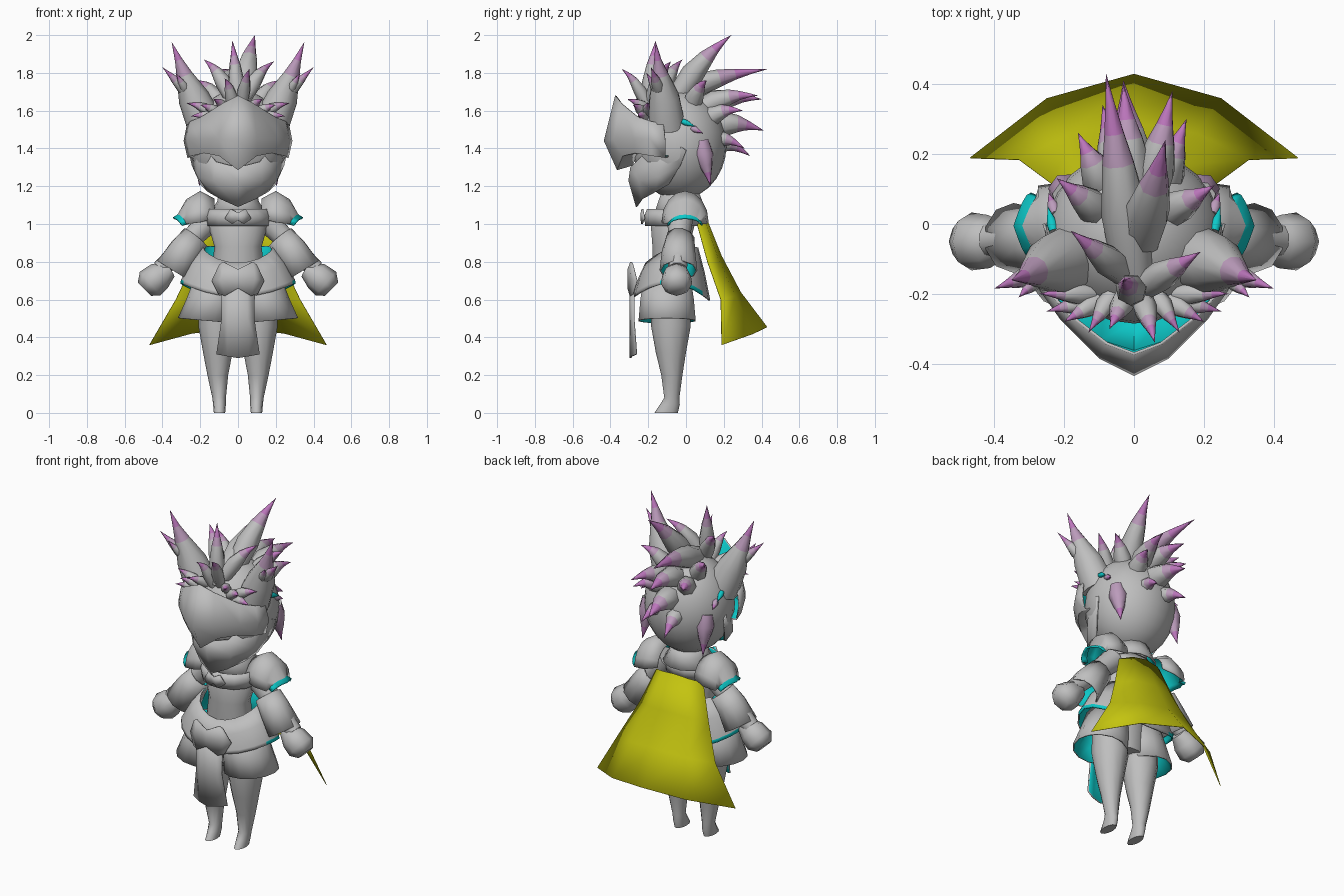
import bpy, bmesh, math
from mathutils import Vector


def material(name, rgb):
    m = bpy.data.materials.new(name)
    m.diffuse_color = (*rgb, 1)
    return m


GREY = material("plate_grey", (0.52, 0.52, 0.52))
CYAN = material("lining_cyan", (0.004, 0.58, 0.58))
YELLOW = material("cape_yellow", (0.55, 0.55, 0.005))
PINK = material("tip_pink", (0.5, 0.18, 0.5))
PALE = material("tip_pale_pink", (0.5, 0.33, 0.5))
LINED = (GREY, CYAN)
HAIR = (GREY, PALE, PINK, CYAN)


def loft(bm, rings, closed=True, caps=False, mats=None):
    """Bridge successive rows of points; mats gives one index per band."""
    rows = [[bm.verts.new(p) for p in r] for r in rings]
    n = len(rows[0])
    for i, (a, b) in enumerate(zip(rows, rows[1:])):
        for j in range(n if closed else n - 1):
            k = (j + 1) % n
            f = bm.faces.new((a[j], a[k], b[k], b[j]))
            f.material_index = mats[i] if mats else 0
    if caps:
        bm.faces.new(rows[0][::-1])
        f = bm.faces.new(rows[-1])
        f.material_index = mats[-1] if mats else 0


def finish(name, bm, mats=(GREY,), lining=0, mirror=False, centre=None):
    """Turn normals outwards, then add lining thickness and mirroring."""
    bmesh.ops.recalc_face_normals(bm, faces=bm.faces[:])
    if lining:
        mid = Vector(centre) if centre else sum((v.co for v in bm.verts), Vector()) / len(bm.verts)
        side = sum(f.normal.dot(f.calc_center_median() - mid) * f.calc_area() for f in bm.faces)
        if side < 0:
            bmesh.ops.reverse_faces(bm, faces=bm.faces[:])
    me = bpy.data.meshes.new(name)
    bm.to_mesh(me)
    bm.free()
    ob = bpy.data.objects.new(name, me)
    bpy.context.collection.objects.link(ob)
    for m in mats:
        me.materials.append(m)
    if lining:
        s = ob.modifiers.new("lining", 'SOLIDIFY')
        s.thickness, s.offset, s.material_offset = lining, -1, len(mats) - 1
    if mirror:
        ob.modifiers.new("mirror", 'MIRROR').use_mirror_merge = False
    return ob


def shape(name, rings, mats=(GREY,), closed=True, caps=False, lining=0, mirror=False, rule=None, centre=None):
    bm = bmesh.new()
    loft(bm, rings, closed, caps)
    if rule:
        for f in bm.faces:
            f.material_index = int(rule(f.calc_center_median()))
    return finish(name, bm, mats, lining, mirror, centre)


def oval(cx, cy, z, rx, ry, n=14, wave=0, tilt=0, back=0):
    pts = []
    for i in range(n):
        a = math.tau * i / n
        dz = wave * math.cos(2 * a) + tilt * math.cos(a) + back * math.sin(a)
        pts.append((cx + rx * math.cos(a), cy + ry * math.sin(a), z + dz))
    return pts


def tube(path, radii, n=10):
    """Rings of given radius set square to a path."""
    path = [Vector(p) for p in path]
    rings = []
    for i, (p, r) in enumerate(zip(path, radii)):
        d = path[min(i + 1, len(path) - 1)] - path[max(i - 1, 0)]
        q = d.to_track_quat('Z', 'Y')
        rings.append([p + q @ Vector((r * math.cos(math.tau * j / n), r * math.sin(math.tau * j / n), 0))
                      for j in range(n)])
    return rings


def spike(bm, root, tip, radius, lift=0.03, mats=(0, 0, 1, 2, 2), n=7):
    root, tip = Vector(root), Vector(tip)
    path = [root.lerp(tip, t) + Vector((0, 0, lift * math.sin(math.pi * t)))
            for t in (0, 0.3, 0.55, 0.7, 0.85, 1)]
    loft(bm, tube(path, [radius * k for k in (0.85, 1, 0.68, 0.42, 0.2, 0.01)], n), caps=True, mats=mats)


def mirrored(half):
    return [(-x, y, z) for x, y, z in half[:0:-1]] + half


def curved_plate(name, rows, y, bend):
    """Lined plate from half rows of x-z points, wrapped round the body."""
    rings = [mirrored([(x, y + bend * x * x, z) for x, z in r]) for r in rows]
    shape(name, rings, LINED, closed=False, lining=0.009, centre=(0, 0, 0.6))


# Head
bm = bmesh.new()
bmesh.ops.create_uvsphere(bm, u_segments=24, v_segments=14, radius=1)
for v in bm.verts:
    v.co = Vector((v.co.x * 0.255, v.co.y * 0.25 - 0.035, v.co.z * 0.29 + 1.42))
finish("head", bm)

# Helmet visor and jaw guard, lined with cyan
visor = [
    [(0, -0.375, 1.68), (0.08, -0.345, 1.64), (0.19, -0.26, 1.57), (0.25, -0.19, 1.545), (0.27, -0.12, 1.53)],
    [(0, -0.435, 1.44), (0.1, -0.385, 1.45), (0.21, -0.275, 1.45), (0.27, -0.19, 1.45), (0.288, -0.11, 1.44)],
    [(0, -0.365, 1.285), (0.1, -0.335, 1.36), (0.18, -0.27, 1.375), (0.25, -0.18, 1.36), (0.268, -0.11, 1.35)],
    [(0, -0.28, 1.31), (0.09, -0.26, 1.37), (0.16, -0.21, 1.38), (0.215, -0.14, 1.365), (0.235, -0.09, 1.355)]]
shape("visor", [mirrored(r) for r in visor], LINED, closed=False, lining=0.008)
jaw = [
    [(0, -0.295, 1.3), (0.12, -0.265, 1.33), (0.225, -0.12, 1.47), (0.262, 0.0, 1.39)],
    [(0, -0.305, 1.23), (0.13, -0.25, 1.23), (0.215, -0.15, 1.25), (0.245, -0.03, 1.31)],
    [(0, -0.265, 1.09), (0.09, -0.235, 1.13), (0.16, -0.16, 1.17), (0.2, -0.09, 1.21)]]
shape("jaw_guard", [mirrored(r) for r in jaw], LINED, closed=False, lining=0.008)

# Hair: swept-back crown and loose locks (root, tip, radius)
locks = [
    ((0, -0.14, 1.65), (-0.08, 0.43, 1.82), 0.07), ((0.02, -0.05, 1.67), (0.09, 0.24, 2.0), 0.065),
    ((0, -0.2, 1.62), (-0.03, -0.16, 1.97), 0.045), ((-0.03, -0.14, 1.66), (-0.18, -0.02, 1.87), 0.045),
    ((0.03, -0.18, 1.66), (0.19, -0.08, 1.86), 0.045), ((-0.08, 0.02, 1.6), (-0.22, 0.13, 1.76), 0.05),
    ((0.08, 0.02, 1.6), (0.23, 0.11, 1.76), 0.05), ((0.04, 0.06, 1.6), (0.11, 0.38, 1.68), 0.06),
    ((0.07, 0.08, 1.53), (0.15, 0.30, 1.60), 0.055), ((-0.07, 0.08, 1.56), (-0.16, 0.26, 1.64), 0.055),
    ((0, 0.1, 1.51), (-0.03, 0.41, 1.495), 0.07), ((-0.04, 0.1, 1.43), (-0.09, 0.34, 1.36), 0.055),
    ((0, 0.06, 1.61), (-0.03, 0.4, 1.66), 0.065), ((0.05, 0.1, 1.44), (0.09, 0.31, 1.40), 0.05),
    ((0.02, -0.2, 1.62), (0.06, -0.34, 1.82), 0.035), ((-0.02, -0.2, 1.6), (-0.07, -0.3, 1.77), 0.035)]
bm = bmesh.new()
for root, tip, r in locks:
    spike(bm, root, tip, r)
finish("hair", bm, HAIR)

# Side tufts above the visor, painted low locks and a small cyan strap end
bm = bmesh.new()
for root, tip, r in [
        ((0.12, -0.2, 1.58), (0.27, -0.2, 1.64), 0.032), ((0.12, -0.22, 1.56), (0.25, -0.25, 1.57), 0.03),
        ((0.1, -0.22, 1.58), (0.2, -0.28, 1.63), 0.03), ((0.06, -0.2, 1.6), (0.13, -0.31, 1.66), 0.03)]:
    spike(bm, root, tip, r, 0.01)
spike(bm, (0.19, 0.08, 1.44), (0.205, 0.13, 1.2), 0.052, 0.0, (1, 1, 1, 2, 2))
spike(bm, (0.225, 0.03, 1.51), (0.245, 0.09, 1.48), 0.018, 0.0, (1, 1, 2, 2, 2))
spike(bm, (0.23, -0.02, 1.545), (0.247, 0.05, 1.515), 0.016, 0.0, (3, 3, 3, 3, 3))
finish("side_tufts", bm, HAIR, mirror=True)

# Ears with outer spurs
bm = bmesh.new()
ear = tube([(0.17, -0.1, 1.52), (0.235, -0.115, 1.67), (0.285, -0.135, 1.79), (0.315, -0.15, 1.87), (0.35, -0.16, 1.96)],
           [0.1, 0.083, 0.043, 0.02, 0.001], 10)
loft(bm, ear, caps=True, mats=[0, 0, 1, 2])
spike(bm, (0.25, -0.13, 1.68), (0.4, -0.185, 1.83), 0.035, 0)
spike(bm, (0.27, -0.15, 1.7), (0.33, -0.21, 1.8), 0.025, 0)
finish("ears", bm, HAIR, mirror=True)

# Torso, collar and chest band
shape("torso", [oval(0, y, z, rx, ry) for z, rx, ry, y in [
    (0.5, 0.11, 0.08, -0.07), (0.75, 0.14, 0.1, -0.08), (0.88, 0.125, 0.1, -0.08),
    (1.0, 0.16, 0.12, -0.07), (1.09, 0.12, 0.1, -0.05), (1.18, 0.08, 0.07, -0.03)]], caps=True)
shape("collar", [oval(0, -0.03, z, rx, ry) for z, rx, ry in
                 [(1.17, 0.1, 0.1), (1.12, 0.11, 0.12), (1.06, 0.15, 0.14)]], LINED, lining=0.008)
shape("chest_band", [oval(0, -0.075, z, rx, ry) for z, rx, ry in
                     [(1.08, 0.16, 0.135), (1.04, 0.175, 0.15), (0.99, 0.165, 0.145)]], LINED, lining=0.008)
curved_plate("chest_clasp", [[(0, 1.06), (0.04, 1.08), (0.07, 1.03)], [(0, 1.02), (0.03, 1.0), (0.06, 1.02)]], -0.24, 3)

# Shoulder guards: domes over the arms with a flat cyan outer lip
rows = []
for x, top, low, half in [(0.125, 1.135, 1.03, 0.105), (0.2, 1.175, 1.01, 0.125), (0.275, 1.13, 1.0, 0.115),
                          (0.32, 1.05, 1.0, 0.085), (0.345, 1.035, 0.995, 0.095)]:
    rows.append([(x - (0.05 * abs(i - 4) / 4 if x > 0.3 else 0), -0.005 - half * math.cos(math.pi * i / 8),
                  low + (top - low) * math.sin(math.pi * i / 8)) for i in range(9)])
shape("shoulder_guard", rows, LINED, closed=False, lining=0.01, mirror=True,
      rule=lambda c: c.x > 0.325 - 1.1 * abs(c.y + 0.005) * 0.45)

# Arms, cuffs and hands
shape("arm", tube([(0.13, -0.03, 1.04), (0.22, -0.035, 0.95), (0.41, -0.045, 0.76)], [0.07, 0.06, 0.05]),
      caps=True, mirror=True)
shape("cuff", tube([(0.225, -0.03, 0.93), (0.28, -0.04, 0.86), (0.345, -0.04, 0.755)], [0.076, 0.088, 0.1]),
      LINED, lining=0.008, mirror=True)
shape("hand", tube([(0.36, -0.045, 0.76), (0.415, -0.05, 0.725), (0.465, -0.05, 0.685), (0.495, -0.05, 0.655)],
                   [0.045, 0.076, 0.083, 0.05], 8), caps=True, mirror=True)

# Skirt: upper flare with cyan side hem, and one tilted cuff per thigh
shape("upper_skirt", [oval(0, -0.075, z, rx, ry, 20, w, 0, b) for z, rx, ry, w, b in
                      [(0.855, 0.185, 0.14, 0.02, 0.04), (0.765, 0.25, 0.175, 0.035, 0.01),
                       (0.665, 0.302, 0.2, 0.04, -0.01), (0.645, 0.305, 0.203, 0.04, -0.01)]],
      LINED, lining=0.008, rule=lambda c: c.z < 0.657 + 0.04 * (2 * (c.x / 0.3) ** 2 - 1) and abs(c.x) > 0.2)
shape("thigh_skirt", [oval(cx, -0.1, z, rx, ry, tilt=t) for cx, z, rx, ry, t in
                      [(0.115, 0.73, 0.11, 0.125, 0), (0.135, 0.6, 0.135, 0.145, 0.01), (0.16, 0.488, 0.158, 0.155, 0.015)]],
      LINED, lining=0.008, mirror=True)

# Belt buckle and hanging front panel
curved_plate("buckle", [[(0, 0.76), (0.08, 0.8), (0.1, 0.785)], [(0, 0.71), (0.09, 0.71), (0.14, 0.7)],
                        [(0, 0.66), (0.07, 0.62), (0.105, 0.63)]], -0.31, 2.3)
curved_plate("front_panel", [[(0, 0.7), (0.05, 0.69), (0.09, 0.68)], [(0, 0.5), (0.05, 0.5), (0.087, 0.5)],
                             [(0, 0.29), (0.06, 0.3), (0.115, 0.31)]], -0.3, 2.5)

# Legs with pointed feet
shape("leg", [oval(cx, cy, z, rx, ry, 12) for cx, cy, z, rx, ry in [
    (0.11, -0.08, 0.66, 0.1, 0.1), (0.107, -0.08, 0.46, 0.103, 0.105), (0.107, -0.08, 0.32, 0.078, 0.08),
    (0.107, -0.075, 0.2, 0.055, 0.056), (0.1, -0.075, 0.08, 0.036, 0.04), (0.098, -0.085, 0.045, 0.034, 0.052),
    (0.098, -0.105, 0.0, 0.03, 0.062)]], caps=True, mirror=True)

# Cape
cape = [
    [(0, 0.11, 1.03), (0.09, 0.1, 1.02), (0.16, 0.06, 1.0)],
    [(0, 0.19, 0.83), (0.13, 0.17, 0.82), (0.235, 0.115, 0.8)],
    [(0, 0.29, 0.64), (0.18, 0.26, 0.62), (0.33, 0.185, 0.6)],
    [(0, 0.43, 0.455), (0.25, 0.36, 0.42), (0.47, 0.19, 0.36)]]
shape("cape", [mirrored(r) for r in cape], (YELLOW,), closed=False, lining=0.003)

# Smooth shading with sharp edges kept
bpy.ops.object.select_all(action='SELECT')
bpy.context.view_layer.objects.active = bpy.context.scene.objects["head"]
bpy.ops.object.shade_smooth_by_angle(angle=math.radians(58))
